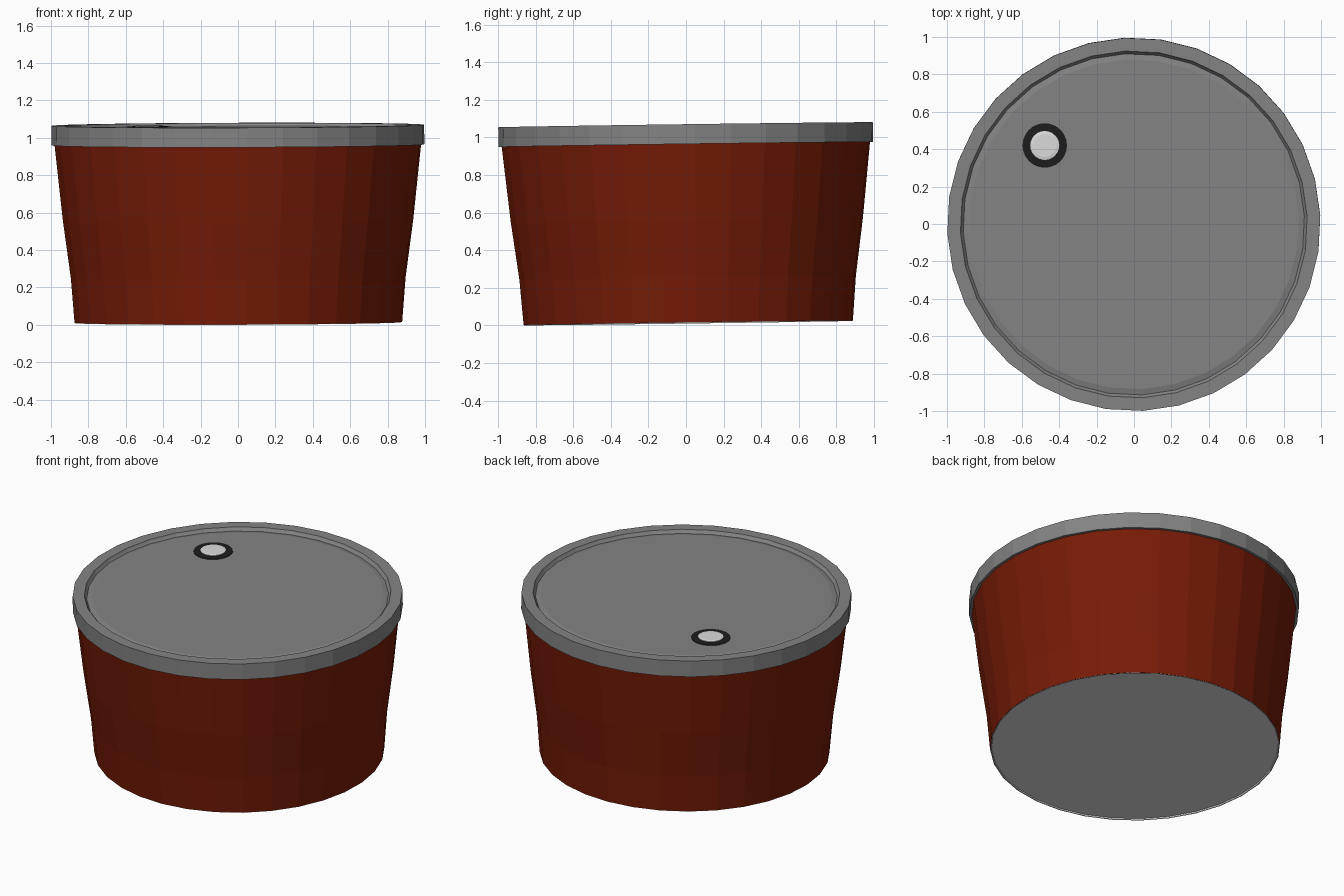
import bpy, bmesh, math
from mathutils import Matrix

if "Cube" in bpy.data.objects:
    bpy.data.objects.remove(bpy.data.objects["Cube"])

# Whole can leans very slightly
TILT = (Matrix.Translation((0.002, 0.012, 0.0125))
        @ Matrix.Rotation(0.0135, 4, 'X') @ Matrix.Rotation(-0.003, 4, 'Y'))


def material(name, rgb):
    m = bpy.data.materials.new(name)
    m.diffuse_color = (*rgb, 1)
    m.use_nodes = True
    m.node_tree.nodes["Principled BSDF"].inputs["Base Color"].default_value = m.diffuse_color
    return m


RED = material("rust red", (0.183, 0.011, 0.002))
GREY = material("metal grey", (0.23, 0.23, 0.23))
BLACK = material("black", (0.012, 0.012, 0.012))
PALE = material("pale metal", (0.72, 0.72, 0.72))


def lathe(name, profile, mat, sides=32, turn=2.8, centre=(0, 0), closed=False):
    """Revolve (radius, height) points; open profiles get flat end caps."""
    bm = bmesh.new()
    rings = []
    for r, z in profile:
        ring = []
        for i in range(sides):
            a = math.radians(turn) + 2 * math.pi * i / sides
            ring.append(bm.verts.new((centre[0] + r * math.cos(a),
                                      centre[1] + r * math.sin(a), z)))
        rings.append(ring)
    pairs = list(zip(rings, rings[1:]))
    if closed:
        pairs.append((rings[-1], rings[0]))
    else:
        bm.faces.new(rings[0])
        bm.faces.new(rings[-1])
    for a, b in pairs:
        for i in range(sides):
            j = (i + 1) % sides
            bm.faces.new((a[i], a[j], b[j], b[i]))
    bmesh.ops.recalc_face_normals(bm, faces=bm.faces)
    me = bpy.data.meshes.new(name)
    bm.to_mesh(me)
    bm.free()
    me.materials.append(mat)
    ob = bpy.data.objects.new(name, me)
    bpy.context.collection.objects.link(ob)
    ob.matrix_world = TILT
    return ob


# Tapered wall, open at the top and bottom
lathe("can_wall", [(0.877, 0.002), (0.896, 0.24), (0.938, 0.55), (0.982, 0.96),
                   (0.96, 0.96), (0.872, 0.002)], RED, closed=True)

# Pale floor, slightly recessed inside a thin rim
lathe("can_floor", [(0.868, 0.03), (0.876, 0.0), (0.870, 0.0), (0.868, 0.008)], PALE)

# Lid with overhanging rim, stepped groove and sunken top
lathe("lid", [(0.97, 0.95), (0.998, 0.95), (0.998, 1.055), (0.928, 1.055),
              (0.921, 1.044), (0.913, 1.034), (0.882, 1.041)], GREY)

# Pour cap: black ring and pale plug
CAP = (-0.476, 0.422)
lathe("cap_ring", [(0.119, 1.03), (0.119, 1.044), (0.078, 1.046), (0.078, 1.03)],
      BLACK, 24, 0, CAP, closed=True)
lathe("cap_plug", [(0.077, 1.03), (0.077, 1.049), (0.062, 1.052)],
      PALE, 24, 0, CAP)
